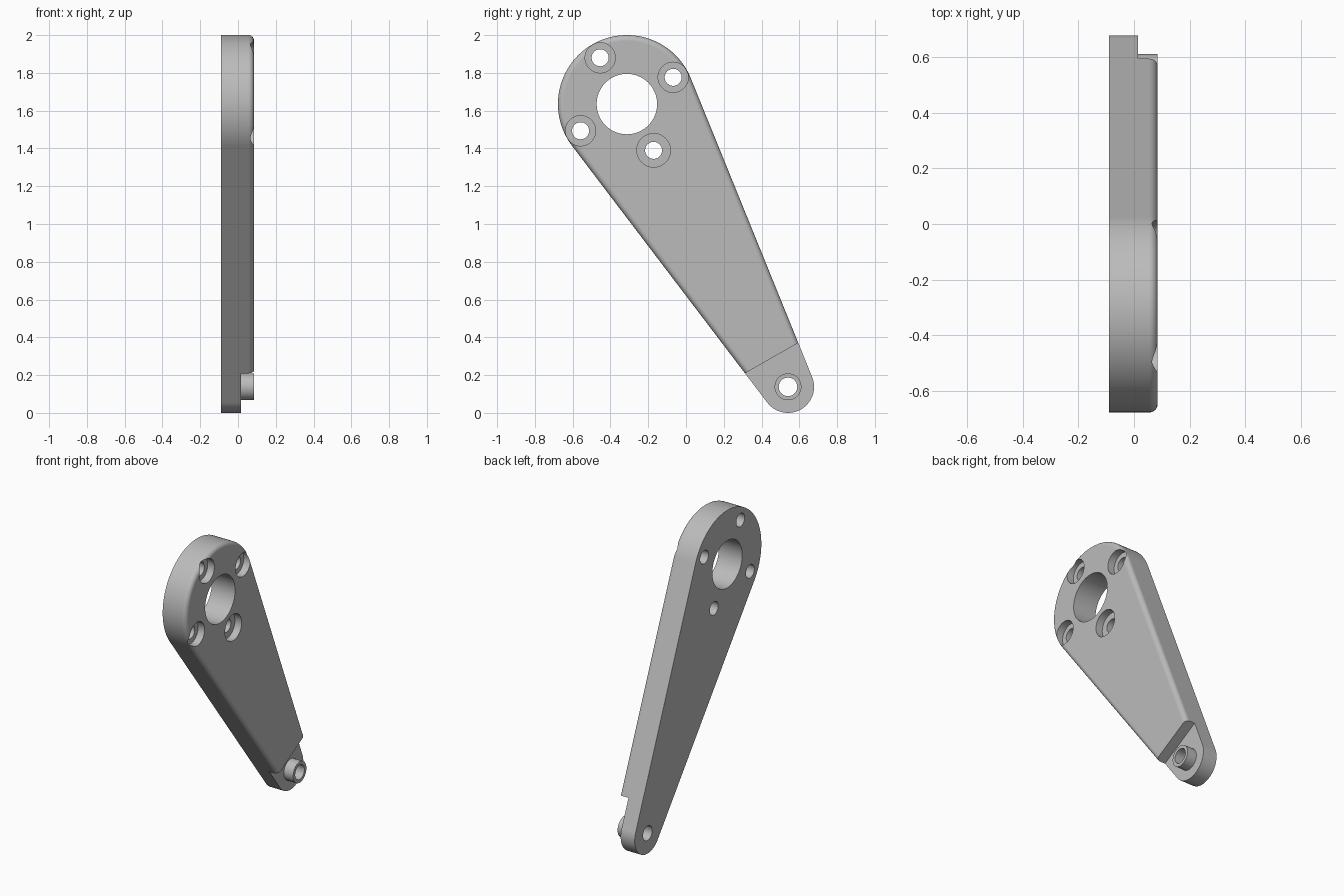
import bpy, bmesh
from math import sin, cos, pi, acos, atan2, hypot, radians
from mathutils import Matrix

cube = bpy.data.objects.get("Cube")
if cube:
    bpy.data.objects.remove(cube, do_unlink=True)

grey = bpy.data.materials.new("plain grey")
grey.use_nodes = True
COLOUR = (0.5, 0.5, 0.5, 1)
grey.diffuse_color = COLOUR
grey.node_tree.nodes["Principled BSDF"].inputs["Base Color"].default_value = COLOUR

# Main dimensions, positions given as (y, z)
HUB, HUB_R = (-0.313, 1.635), 0.365
TIP, TIP_R = (0.54, 0.138), 0.138
BACK, STEP, FRONT = -0.09, 0.015, 0.085
FILLET = 0.03
dy, dz = TIP[0] - HUB[0], TIP[1] - HUB[1]
LENGTH, AXIS = hypot(dy, dz), atan2(dz, dy)


def arc(centre, r, start, end, n):
    return [(centre[0] + r * cos(start + (end - start) * i / n),
             centre[1] + r * sin(start + (end - start) * i / n)) for i in range(n + 1)]


def circle(centre, r, n=48):
    return arc(centre, r, 0, 2 * pi, n)[:-1]


def arm_outline(inset):
    """Two arcs joined by their tangent lines."""
    t = acos((HUB_R - TIP_R) / LENGTH)
    return (arc(TIP, TIP_R - inset, AXIS - t, AXIS + t, 32)
            + arc(HUB, HUB_R - inset, AXIS + t, AXIS + 2 * pi - t, 64))


def loft(name, sections):
    """Capped solid through (x, outline) sections."""
    bm = bmesh.new()
    rings = [[bm.verts.new((x, y, z)) for y, z in pts] for x, pts in sections]
    for a, b in zip(rings, rings[1:]):
        for i in range(len(a)):
            j = (i + 1) % len(a)
            bm.faces.new((a[i], a[j], b[j], b[i]))
    bm.faces.new(rings[0][::-1])
    bm.faces.new(rings[-1])
    return finish(name, bm)


def finish(name, bm):
    bmesh.ops.recalc_face_normals(bm, faces=bm.faces)
    mesh = bpy.data.meshes.new(name)
    bm.to_mesh(mesh)
    bm.free()
    mesh.materials.append(grey)
    ob = bpy.data.objects.new(name, mesh)
    bpy.context.collection.objects.link(ob)
    return ob


def cut(ob, cutter):
    mod = ob.modifiers.new("cut", 'BOOLEAN')
    mod.object, mod.operation, mod.solver = cutter, 'DIFFERENCE', 'EXACT'
    bpy.context.view_layer.objects.active = ob
    bpy.ops.object.modifier_apply(modifier=mod.name)


# Arm plate with a rounded front edge
steps = [pi / 2 * i / 6 for i in range(7)]
arm = loft("arm", [(BACK, arm_outline(0))]
           + [(FRONT - FILLET * (1 - sin(a)), arm_outline(FILLET * (1 - cos(a)))) for a in steps])

# Hollow pin at the tip
pin = loft("tip_pin", [(STEP - 0.02, circle(TIP, 0.071)), (FRONT, circle(TIP, 0.071))])

# Lowered step around the tip
bm = bmesh.new()
bmesh.ops.create_cube(bm, size=1)
along = 1.548 + 0.5
centre = (STEP + 0.5, HUB[0] + along * cos(AXIS), HUB[1] + along * sin(AXIS))
bm.transform(Matrix.Translation(centre) @ Matrix.Rotation(AXIS, 4, 'X'))
cutters = [finish("step_cutter", bm)]

# Central bore, and four counterbored holes around it
cutters.append(loft("bore_cutter", [(-0.3, circle(HUB, 0.16, 64)), (0.3, circle(HUB, 0.16, 64))]))
for k in range(4):
    a = radians(30 + 90 * k)
    p = (HUB[0] + 0.283 * cos(a), HUB[1] + 0.283 * sin(a))
    wide = 0.089 if k == 3 else 0.08
    cutters.append(loft("hole_cutter", [(-0.3, circle(p, 0.045)), (0.035, circle(p, 0.045)),
                                        (0.035, circle(p, wide)), (0.3, circle(p, wide))]))

# Hole through the pin and the tip
tip_hole = loft("tip_hole_cutter", [(-0.3, circle(TIP, 0.049)), (0.3, circle(TIP, 0.049))])
cutters.append(tip_hole)

for c in cutters:
    cut(arm, c)
cut(pin, tip_hole)
for c in cutters:
    bpy.data.objects.remove(c, do_unlink=True)

# Smooth curved walls, keep crisp edges and flat faces
for ob in (arm, pin):
    bpy.ops.object.select_all(action='DESELECT')
    ob.select_set(True)
    bpy.context.view_layer.objects.active = ob
    bpy.ops.object.shade_smooth_by_angle(angle=radians(30))
    ob.modifiers.new("flat_normals", 'WEIGHTED_NORMAL').keep_sharp = True
